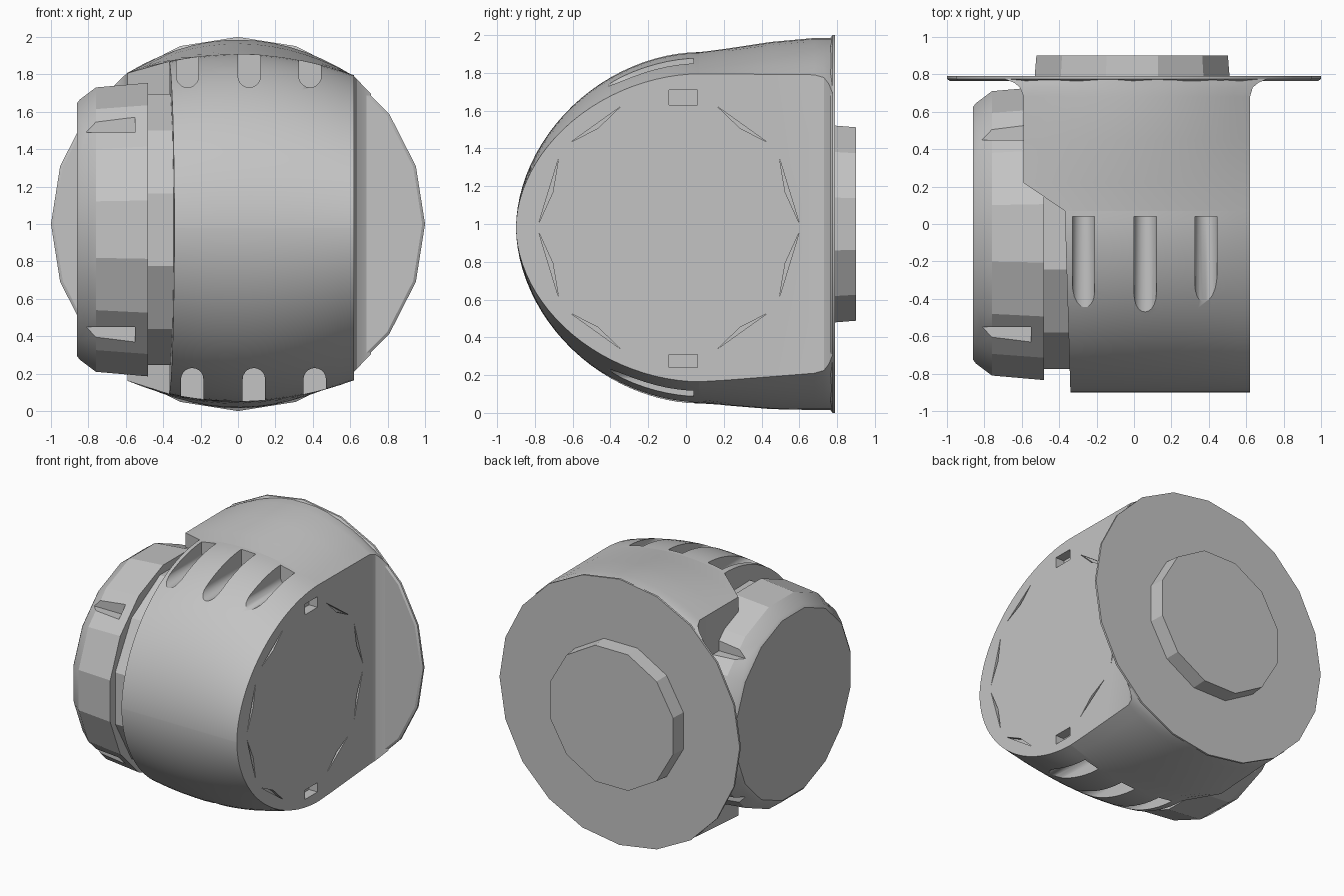
import bpy, bmesh, math
from mathutils import Vector

cube = bpy.data.objects.get("Cube")
if cube:
    bpy.data.objects.remove(cube, do_unlink=True)

grey = bpy.data.materials.new("cast_grey")
grey.use_nodes = True
COLOUR = (0.55, 0.55, 0.55, 1)
grey.diffuse_color = COLOUR
grey.node_tree.nodes["Principled BSDF"].inputs["Base Color"].default_value = COLOUR


def loft(name, rings):
    """Skin a list of closed rings and cap both ends."""
    bm = bmesh.new()
    loops = [[bm.verts.new(p) for p in ring] for ring in rings]
    for a, b in zip(loops, loops[1:]):
        for i in range(len(a)):
            j = (i + 1) % len(a)
            bm.faces.new((a[i], a[j], b[j], b[i]))
    bm.faces.new(loops[0])
    bm.faces.new(loops[-1])
    bmesh.ops.remove_doubles(bm, verts=bm.verts, dist=0.0005)
    bmesh.ops.recalc_face_normals(bm, faces=bm.faces)
    mesh = bpy.data.meshes.new(name)
    bm.to_mesh(mesh)
    bm.free()
    mesh.materials.append(grey)
    obj = bpy.data.objects.new(name, mesh)
    bpy.context.collection.objects.link(obj)
    return obj


def turned(name, profile, sides, axis, u, v, phase=0.0):
    """Turn (position, radius) pairs about an x or y axis through (u, v)."""
    rings = []
    for pos, r in profile:
        ring = []
        for i in range(sides):
            a = math.tau * i / sides + phase
            s, t = u + r * math.cos(a), v + r * math.sin(a)
            ring.append((pos, s, t) if axis == "x" else (s, pos, t))
        rings.append(ring)
    return loft(name, rings)


def box(x0, x1, y0, y1, z0, z1):
    return loft("cutter", [[(x, y0, z0), (x, y1, z0), (x, y1, z1), (x, y0, z1)]
                           for x in (x0, x1)])


def cut(obj, cutters):
    for c in cutters:
        c.hide_render = True
        mod = obj.modifiers.new("cut", "BOOLEAN")
        mod.operation = "DIFFERENCE"
        mod.solver = "EXACT"
        mod.object = c
        bpy.context.view_layer.objects.active = obj
        bpy.ops.object.modifier_apply(modifier=mod.name)
        bpy.data.objects.remove(c, do_unlink=True)


def smooth(obj, angle):
    bpy.ops.object.select_all(action="DESELECT")
    obj.select_set(True)
    bpy.context.view_layer.objects.active = obj
    bpy.ops.object.shade_smooth_by_angle(angle=math.radians(angle))


def section(y, x0, x1, mid, crown, edge, scale=1.0, steps=14):
    """Closed section with crowned top and bottom; edge is the height at x = 0.62."""
    xs = [x0 + (x1 - x0) * i / steps for i in range(steps + 1)]
    k = (crown - edge) / 0.62 ** 2
    hs = [(crown - k * x * x) * scale for x in xs]
    top = [(x, y, mid + h) for x, h in zip(xs, hs)]
    low = [(x, y, mid - h) for x, h in zip(xs, hs)]
    return top + low[::-1]


# Rounded front shell
rings = []
for i in range(25):
    a = math.pi / 2 * i / 24
    t = math.cos(a) ** 1.06
    f = max(math.sin(a), 0.004) ** 1.06
    rings.append(section(0.07 - 0.97 * t, -0.37 + 0.03 * t, 0.62, 0.98, 0.93, 0.815, f))
front_shell = loft("front_shell", rings)

# Rear housing flaring into the mounting flange
rear_housing = loft("rear_housing", [
    section(0.07, -0.37, 0.62, 0.98, 0.93, 0.815),
    section(0.22, -0.59, 0.62, 0.984, 0.945, 0.81),
    section(0.45, -0.59, 0.62, 0.992, 0.972, 0.80),
    section(0.68, -0.59, 0.62, 1.0, 0.985, 0.79),
    section(0.73, -0.61, 0.635, 1.0, 0.985, 0.785),
    section(0.755, -0.64, 0.665, 1.0, 0.985, 0.775),
    section(0.775, -0.69, 0.71, 1.0, 0.985, 0.765)])

# Finger grooves along the top and bottom of the shell
grooves = []
for side, shift in ((1, 0.0), (-1, 0.025)):
    for x in (-0.27, 0.06, 0.385):
        x += shift
        arc = [(x + 0.06 * math.cos(math.pi * i / 10),
                0.98 + side * (0.81 - 0.06 * math.sin(math.pi * i / 10))) for i in range(11)]
        outline = arc + [(x - 0.06, 0.98 + side * 1.1), (x + 0.06, 0.98 + side * 1.1)]
        grooves.append(loft("groove_cutter", [[(px, y, pz) for px, pz in outline]
                                              for y in (-0.7, 0.04)]))
cut(front_shell, grooves)

# Slivers round the side cover, and latch recesses above and below it
slits = []
for sy in (1, -1):
    for sz in (1, -1):
        for a0, a1 in ((2, 32), (41, 68)):
            pts = [Vector((0.69 * math.cos(math.radians(a)), 0.69 * math.sin(math.radians(a))))
                   for a in (a0, a1)]
            inner = (pts[0] + pts[1]) / 2
            tri = [pts[0], pts[1], inner * 0.965]
            slits.append(loft("slit_cutter", [[(x, -0.09 + sy * p.x, 0.98 + sz * p.y) for p in tri]
                                              for x in (0.59, 0.7)]))
for obj in (front_shell, rear_housing):
    copies = []
    for s in slits:
        c = s.copy()
        c.data = s.data.copy()
        bpy.context.collection.objects.link(c)
        copies.append(c)
    cut(obj, copies)
for s in slits:
    bpy.data.objects.remove(s, do_unlink=True)
cut(front_shell, [box(0.55, 0.7, -0.09, 0.06, 1.63, 1.71),
                  box(0.55, 0.7, -0.09, 0.06, 0.24, 0.31)])
smooth(front_shell, 30)
smooth(rear_housing, 30)

# Mounting flange and rear boss
mounting_flange = turned("mounting_flange", [(0.765, 0.985), (0.775, 1.0), (0.79, 1.0)],
                         20, "y", 0, 1.0)
rear_boss = turned("rear_boss", [(0.78, 0.54), (0.9, 0.53)], 12, "y", -0.01, 1.0, math.pi / 12)

# Neck between shell and side rotor
neck = turned("neck", [(-0.52, 0.75), (-0.3, 0.75)], 12, "x", -0.05, 0.97, math.pi / 12)

# Side rotor with bevelled rim and four notches
side_rotor = turned("side_rotor", [(-0.86, 0.69), (-0.845, 0.71), (-0.76, 0.775), (-0.48, 0.80)],
                    16, "x", -0.05, 0.97, math.pi / 16)
notches = []
for sy in (1, -1):
    for sz in (1, -1):
        y0, y1 = sorted((-0.05 + sy * 0.50, -0.05 + sy * 0.75))
        z0, z1 = sorted((0.97 + sz * 0.52, 0.97 + sz * 0.60))
        notches.append(box(-0.83, -0.55, y0, y1, z0, z1))
cut(side_rotor, notches)
for obj in (mounting_flange, side_rotor):
    smooth(obj, 20)
